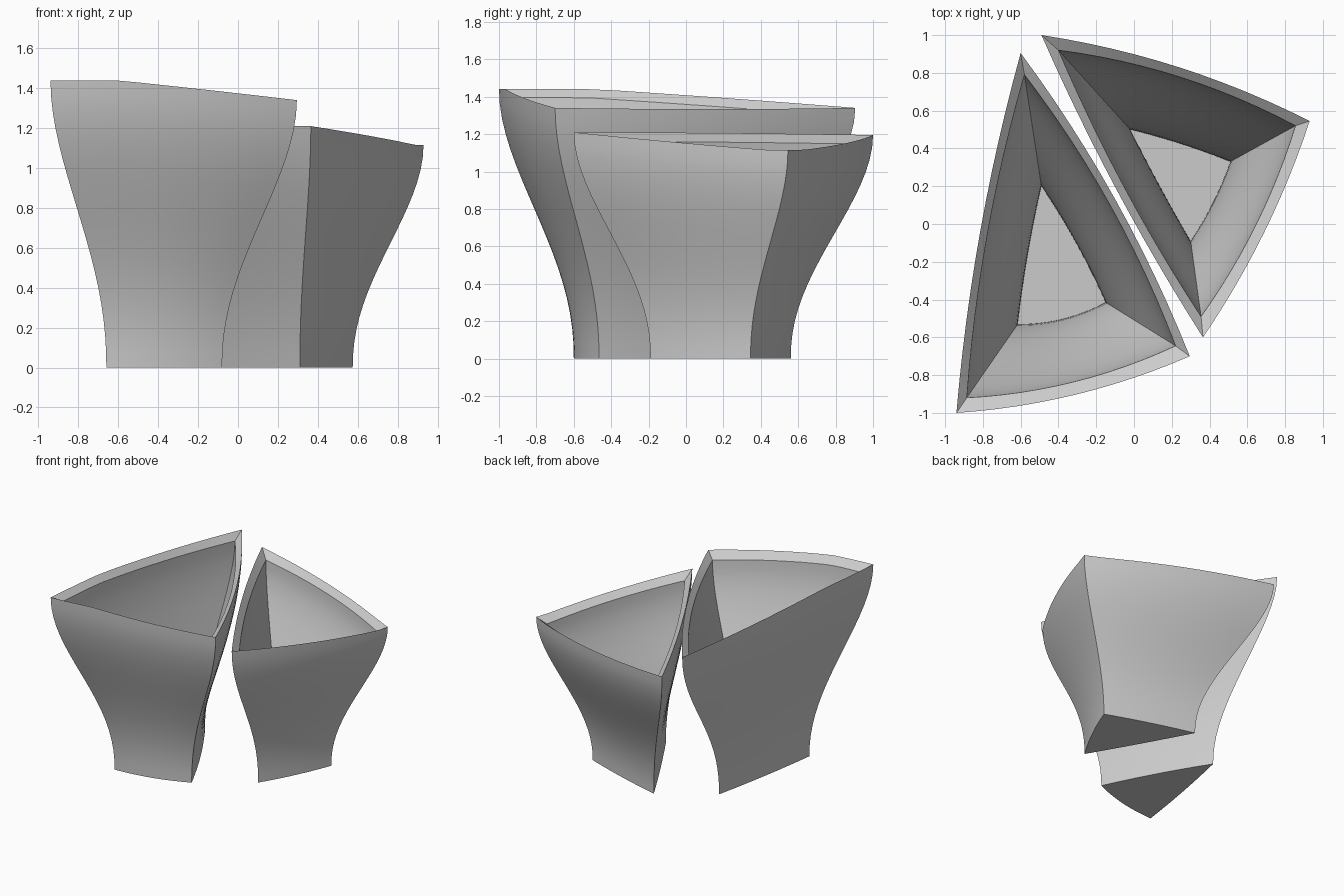
import bpy, bmesh, math
from mathutils import Vector

cube = bpy.data.objects.get("Cube")
if cube:
    bpy.data.objects.remove(cube, do_unlink=True)

SEGS = 12       # steps along each side
LEVELS = 18     # steps up each wall
FLOOR = 0.06    # inner floor height
LIP = 0.045     # drop of the bevelled rim

grey = bpy.data.materials.new("warm_free_grey")
grey.name = "plain_grey"
grey.use_nodes = True
colour = (0.6, 0.6, 0.6, 1)
grey.diffuse_color = colour
grey.node_tree.nodes["Principled BSDF"].inputs["Base Color"].default_value = colour


def ring(corners, bulges):
    """Triangle outline with gently bowed sides."""
    points = []
    for i, bulge in enumerate(bulges):
        a, b = Vector(corners[i]), Vector(corners[(i + 1) % 3])
        side = b - a
        out = Vector((side.y, -side.x)).normalized()
        for k in range(SEGS):
            t = k / SEGS
            points.append(a + side * t + out * bulge * 4 * t * (1 - t))
    return points


def flare(t):
    """S-shaped flare from base to rim."""
    t = t ** 1.12
    return t * t * (3 - 2 * t)


def planter(name, base, rim, floor, lip, base_bulge, rim_bulge, height):
    bm = bmesh.new()

    def wall(low, high, z_low, drop):
        rings = []
        lows, highs = ring(low, base_bulge), ring(high, rim_bulge)
        for j in range(LEVELS + 1):
            t = j / LEVELS
            row = []
            for p, q in zip(lows, highs):
                xy = p.lerp(q, flare(t))
                z = z_low + (height(q.x, q.y) - drop - z_low) * t
                row.append(bm.verts.new((xy.x, xy.y, z)))
            rings.append(row)
        return rings

    outer = wall(base, rim, 0, 0)
    inner = wall(floor, lip, FLOOR, LIP)
    rows = outer + inner[::-1]
    count = len(rows[0])
    for lower, upper in zip(rows, rows[1:]):
        for i in range(count):
            j = (i + 1) % count
            bm.faces.new((lower[i], lower[j], upper[j], upper[i]))
    # underside and inner floor
    bm.faces.new(outer[0][::-1])
    bm.faces.new(inner[0])
    mesh = bpy.data.meshes.new(name)
    bm.to_mesh(mesh)
    bm.free()
    mesh.materials.append(grey)
    obj = bpy.data.objects.new(name, mesh)
    bpy.context.collection.objects.link(obj)
    bpy.ops.object.select_all(action='DESELECT')
    obj.select_set(True)
    bpy.context.view_layer.objects.active = obj
    bpy.ops.object.shade_smooth_by_angle(angle=math.radians(25))


# Tall planter, slanted rim levelled off at the high corner
planter("tall_planter",
        base=[(-0.66, -0.60), (-0.08, -0.465), (-0.50, 0.30)],
        rim=[(-0.94, -1.0), (0.295, -0.70), (-0.60, 0.905)],
        floor=[(-0.615, -0.53), (-0.15, -0.415), (-0.49, 0.20)],
        lip=[(-0.885, -0.92), (0.22, -0.645), (-0.58, 0.79)],
        base_bulge=(0.03, 0.015, 0.01), rim_bulge=(0.055, 0.06, 0.045),
        height=lambda x, y: min(1.44, 1.44 - 0.095 * (x + 0.62) - 0.053 * (y + 0.94)))

# Short planter, slanted rim levelled off at the low corner
planter("short_planter",
        base=[(0.31, -0.19), (0.575, 0.345), (-0.11, 0.56)],
        rim=[(0.365, -0.60), (0.93, 0.545), (-0.49, 1.0)],
        floor=[(0.30, -0.09), (0.51, 0.33), (-0.02, 0.50)],
        lip=[(0.355, -0.49), (0.855, 0.52), (-0.40, 0.92)],
        base_bulge=(0.015, 0.01, 0.005), rim_bulge=(0.045, 0.06, 0.035),
        height=lambda x, y: max(1.115, 1.21 - 0.079 * (x - 0.365) - 0.0515 * (y + 0.60)))
